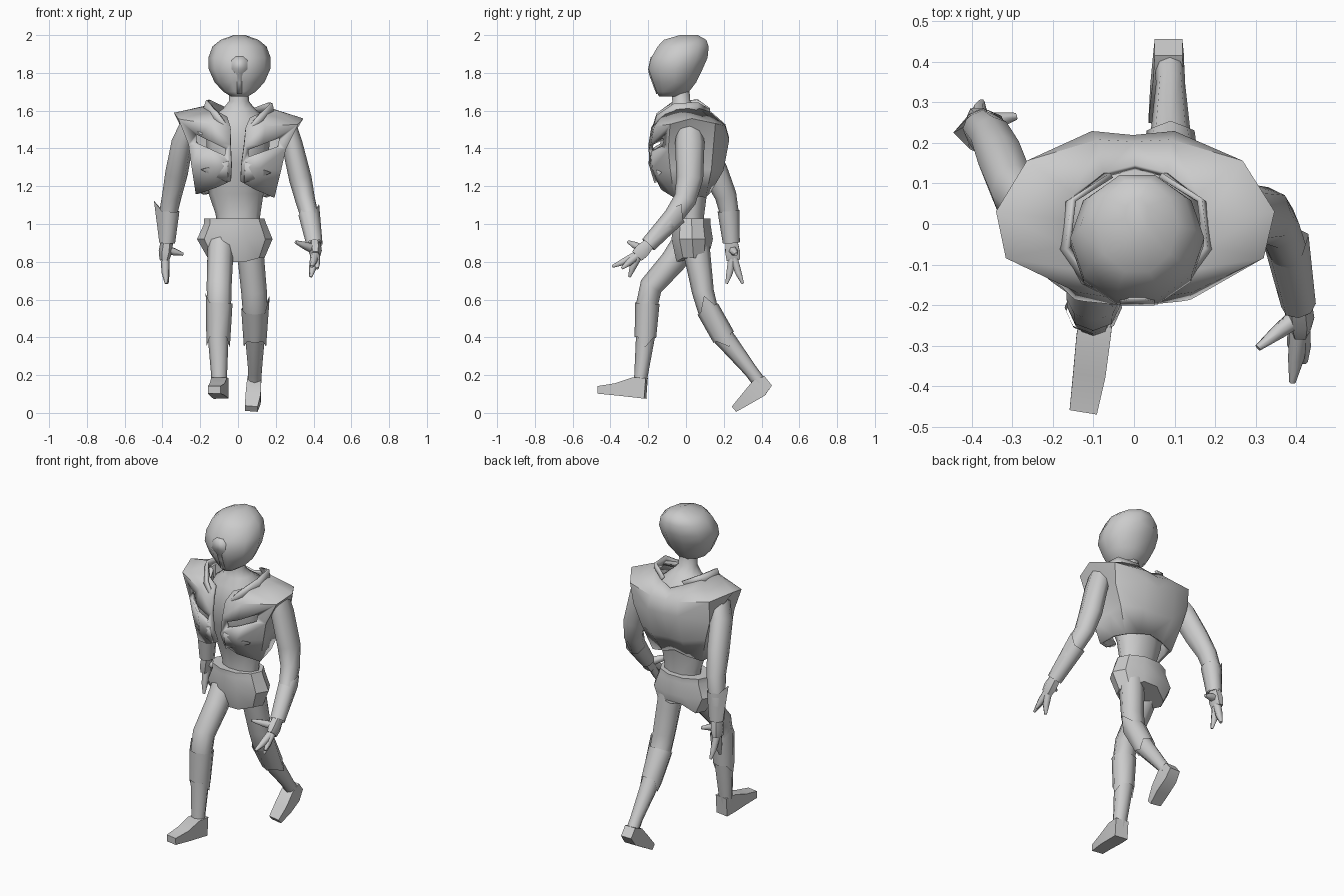
import bpy, bmesh, math
from mathutils import Vector, Matrix


def make(name, verts, faces, angle=35):
    me = bpy.data.meshes.new(name)
    me.from_pydata([tuple(v) for v in verts], [], faces)
    bm = bmesh.new()
    bm.from_mesh(me)
    bmesh.ops.recalc_face_normals(bm, faces=bm.faces)
    bm.to_mesh(me)
    bm.free()
    ob = bpy.data.objects.new(name, me)
    bpy.context.collection.objects.link(ob)
    bpy.ops.object.select_all(action='DESELECT')
    ob.select_set(True)
    bpy.context.view_layer.objects.active = ob
    bpy.ops.object.shade_smooth_by_angle(angle=math.radians(angle))
    return ob


def loft(name, rings, closed=True, cap=True, angle=35):
    n = len(rings[0])
    faces = []
    for r in range(len(rings) - 1):
        for i in range(n if closed else n - 1):
            j = (i + 1) % n
            faces.append((r * n + i, r * n + j, (r + 1) * n + j, (r + 1) * n + i))
    if closed and cap:
        faces.append(tuple(range(n)))
        faces.append(tuple((len(rings) - 1) * n + i for i in range(n)))
    return make(name, [v for r in rings for v in r], faces, angle)


def tube(name, path, n=8, flat=False, cap=True, grow=0.0, spikes=(), angle=62, box=False):
    """Path rows are x, y, z, half width, half depth; box gives a square section."""
    pts = [Vector(p[:3]) for p in path]
    rings = []
    if box:
        n = 4
    k45, scale = (math.pi / 4, math.sqrt(2)) if box else (0, 1)
    for k, p in enumerate(path):
        t = Vector((0, 0, 1))
        if not flat:
            t = (pts[min(k + 1, len(pts) - 1)] - pts[max(k - 1, 0)]).normalized()
        side = Vector((1, 0, 0))
        side = (side - t * side.dot(t)).normalized()
        depth = t.cross(side)
        rings.append([pts[k] + scale * (side * (p[3] + grow) * math.cos(a) + depth * (p[4] + grow) * math.sin(a))
                      for a in (2 * math.pi * i / n + k45 for i in range(n))])
    for r, i, off in spikes:
        rings[r][i] += Vector(off)
    return loft(name, rings, True, cap, angle)


def thicken(ob, t, mirror=True):
    if mirror:
        m = ob.modifiers.new("mirror", 'MIRROR')
        m.use_clip = True
    s = ob.modifiers.new("thickness", 'SOLIDIFY')
    s.thickness = t
    s.offset = 0


# head and forehead crest
tube("head", [(.008, -.09, 1.675, .045, .055), (.008, -.07, 1.70, .085, .09), (.008, -.06, 1.75, .132, .12),
              (.008, -.055, 1.82, .163, .15), (.008, -.035, 1.88, .165, .157), (.008, -.015, 1.94, .143, .142),
              (.008, -.005, 1.975, .1, .118), (.008, .015, 2.0, .03, .05)], n=10, flat=True, angle=60)
crest = [(1.885, .02, -.182), (1.865, .043, -.187), (1.82, .043, -.196), (1.795, .015, -.192),
         (1.75, .012, -.176), (1.69, .012, -.153)]
thicken(loft("forehead_crest", [[(.008 - w, y, z), (.008 + w, y, z)] for z, w, y in crest], False), .009, False)

# neck and inner torso
tube("torso", [(0, .03, .98, .115, .07), (0, .03, 1.05, .118, .07), (-.01, .03, 1.16, .145, .085),
               (0, .01, 1.32, .16, .145), (0, .015, 1.48, .17, .16), (0, .01, 1.56, .15, .125),
               (.005, -.01, 1.61, .085, .075), (.005, -.025, 1.65, .053, .05), (.005, -.03, 1.72, .05, .05)],
     n=10, flat=True)

# jacket shell: rows from neckline to hem, columns from front edge to spine
tilt = Matrix.Translation((0, 0, 1.5)) @ Matrix.Rotation(math.radians(2.5), 4, 'Y') @ Matrix.Translation((0, 0, -1.5))
rows = [
    [(.06, -.13, 1.56), (.12, -.11, 1.59), (.17, -.05, 1.61), (.175, .01, 1.61), (.15, .07, 1.61), (.08, .12, 1.59), (0, .14, 1.56)],
    [(.04, -.175, 1.51), (.14, -.16, 1.52), (.31, -.08, 1.54), (.335, .03, 1.57), (.26, .15, 1.54), (.09, .20, 1.52), (0, .195, 1.51)],
    [(.035, -.19, 1.42), (.14, -.18, 1.42), (.25, -.09, 1.41), (.22, .03, 1.42), (.25, .14, 1.42), (.1, .22, 1.45), (0, .21, 1.44)],
    [(.025, -.185, 1.31), (.12, -.17, 1.3), (.23, -.08, 1.3), (.2, .03, 1.3), (.21, .13, 1.3), (.1, .19, 1.29), (0, .18, 1.29)],
    [(.025, -.145, 1.23), (.1, -.125, 1.19), (.2, -.06, 1.15), (.185, .03, 1.16), (.16, .1, 1.15), (.08, .12, 1.17), (0, .12, 1.19)],
]
jacket = loft("jacket", rows, False)
thicken(jacket, .018)
jacket.matrix_world = tilt

# chest slots cut through the jacket
slot = [(.06, 1.395), (.22, 1.465), (.215, 1.42), (.065, 1.36)]
cutter = loft("slot_cutter", [[(x, y, z) for x, z in slot] for y in (-.4, -.07)])
cutter.modifiers.new("mirror", 'MIRROR')
cutter.matrix_world = tilt
cutter.hide_render = True
cutter.display_type = 'WIRE'
b = jacket.modifiers.new("slots", 'BOOLEAN')
b.operation = 'DIFFERENCE'
b.solver = 'EXACT'
b.object = cutter

# lower chest flaps and collar
flap = make("chest_flap", [(.045, -.195, 1.33), (.185, -.135, 1.28), (.045, -.162, 1.22)], [(0, 1, 2)])
thicken(flap, .012)
flap.matrix_world = tilt
collar = loft("collar", [
    [(.05, -.18, 1.47), (.13, -.14, 1.55), (.185, -.06, 1.59), (.17, .05, 1.6), (.09, .12, 1.575)],
    [(.04, -.175, 1.5), (.105, -.15, 1.58), (.17, -.06, 1.645), (.155, .06, 1.65), (.06, .12, 1.61)]], False)
thicken(collar, .014)
collar.matrix_world = tilt

# hip armour
tube("hip_guard", [(-.02, .03, 1.03, .16, .105), (-.015, .03, 1.0, .165, .105), (-.017, .033, .92, .2, .115),
                   (-.01, .04, .82, .15, .095)], n=10, flat=True,
     spikes=[(3, 7, (0, 0, -.02)), (3, 8, (0, 0, -.02)), (3, 2, (0, 0, .05)), (3, 3, (0, 0, .05))], angle=30)

# legs: front leg at -x, trailing leg at +x
front_leg = [(-.09, .03, .94, .07, .08), (-.095, -.07, .8, .068, .068), (-.1, -.185, .67, .066, .062),
             (-.1, -.205, .58, .064, .058), (-.105, -.215, .4, .055, .05), (-.1, -.238, .2, .042, .036),
             (-.1, -.245, .13, .04, .034)]
back_leg = [(.06, .04, .94, .07, .08), (.07, .065, .8, .07, .068), (.085, .09, .64, .068, .058),
            (.09, .115, .55, .066, .055), (.09, .2, .4, .052, .055), (.09, .345, .22, .036, .036),
            (.088, .39, .16, .036, .036)]
tube("front_leg", front_leg)
tube("back_leg", back_leg)
tube("front_foot", [(-.09, -.212, .13, .04, .055), (-.1, -.28, .135, .042, .052), (-.11, -.37, .125, .04, .032),
                    (-.125, -.463, .122, .034, .02)], box=True, angle=30)
tube("back_foot", [(.085, .435, .17, .034, .032), (.085, .385, .13, .038, .05), (.08, .32, .075, .04, .034),
                   (.07, .257, .022, .034, .018)], box=True, angle=30)

# shin guards with pointed outer corners
tube("front_shin_guard", front_leg[3:5], cap=False, grow=.007,
     spikes=[(0, 4, (0, 0, .05)), (1, 4, (0, 0, -.05)), (1, 0, (0, 0, -.05))])
tube("back_shin_guard", back_leg[3:5], cap=False, grow=.007,
     spikes=[(0, 0, (.005, -.02, .07)), (1, 0, (0, .03, -.05)), (1, 4, (0, .03, -.05))])

# arms
left_arm = [(-.26, .04, 1.52, .05, .065), (-.295, .08, 1.43, .058, .075), (-.325, .155, 1.27, .06, .07),
            (-.35, .21, 1.15, .052, .058), (-.375, .235, 1.03, .047, .048), (-.375, .24, .9, .034, .037)]
right_arm = [(.26, .02, 1.52, .05, .065), (.285, .02, 1.43, .055, .078), (.33, .02, 1.24, .06, .071),
             (.355, -.005, 1.13, .053, .06), (.39, -.095, 1.0, .046, .047), (.405, -.2, .89, .034, .034)]
tube("left_arm", left_arm)
tube("right_arm", right_arm)

# bracers with an outer fin
tube("left_bracer", [(-.365, .225, 1.07, .047, .05), (-.375, .24, .9, .034, .037)], cap=False, grow=.008,
     spikes=[(0, 4, (-.025, 0, .05))])
tube("right_bracer", [(.375, -.05, 1.05, .047, .05), (.405, -.2, .89, .035, .035)], cap=False, grow=.008,
     spikes=[(0, 0, (0, .02, .05))])


# hands
def hand(side, wrist, palm, tips, thumb):
    w, p = Vector(wrist), Vector(palm)
    tube(side + "_palm", [(*w, .032, .034), (*w.lerp(p, .6), .036, .045), (*p, .026, .04)], n=6)
    for k, tip in enumerate(tips):
        t = Vector(tip)
        base = p.lerp(t, .1) + (w - p) * .2
        tube(f"{side}_finger_{k + 1}", [(*base, .024, .024), (*p.lerp(t, .55), .02, .02), (*t, .008, .008)], n=6)
    t, m = Vector(thumb), w.lerp(p, .5)
    tube(side + "_thumb", [(*m, .026, .026), (*m.lerp(t, .5), .02, .021), (*t, .009, .009)], n=6)


hand("left", (-.375, .24, .92), (-.39, .25, .81), [(-.375, .3, .685), (-.38, .215, .685)],
     (-.29, .265, .84))
hand("right", (.405, -.19, .9), (.41, -.26, .83), [(.39, -.39, .775), (.42, -.34, .765), (.385, -.3, .72)],
     (.305, -.305, .905))
